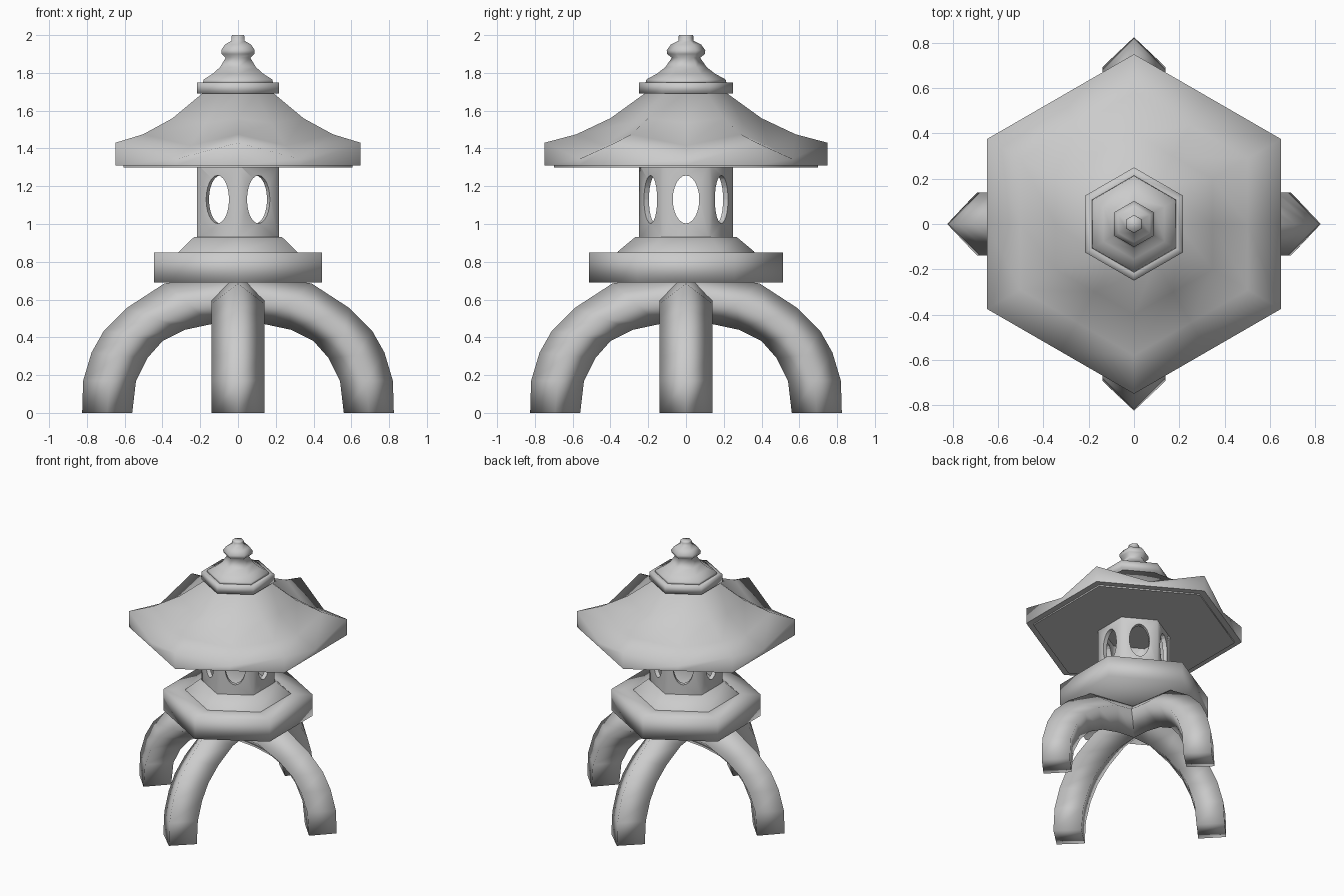
import bpy, bmesh, math

cube = bpy.data.objects.get("Cube")
if cube:
    bpy.data.objects.remove(cube, do_unlink=True)

stone = bpy.data.materials.new("grey stone")
stone.use_nodes = True
GREY = (0.6, 0.6, 0.6, 1)
stone.diffuse_color = GREY
stone.node_tree.nodes["Principled BSDF"].inputs["Base Color"].default_value = GREY


def finish(bm, name, angle=180):
    bmesh.ops.recalc_face_normals(bm, faces=bm.faces)
    mesh = bpy.data.meshes.new(name)
    bm.to_mesh(mesh)
    bm.free()
    obj = bpy.data.objects.new(name, mesh)
    bpy.context.collection.objects.link(obj)
    mesh.materials.append(stone)
    smooth(obj, angle)
    return obj


def smooth(obj, angle):
    bpy.ops.object.select_all(action='DESELECT')
    obj.select_set(True)
    bpy.context.view_layer.objects.active = obj
    if angle >= 180:
        bpy.ops.object.shade_smooth()
    else:
        bpy.ops.object.shade_smooth_by_angle(angle=math.radians(angle))


def loft(bm, rings, closed=False):
    """Skin a list of point rings; cap the ends, or join last to first."""
    rings = [[bm.verts.new(p) for p in ring] for ring in rings]
    pairs = list(zip(rings, rings[1:]))
    if closed:
        pairs.append((rings[-1], rings[0]))
    else:
        bm.faces.new(rings[0])
        bm.faces.new(rings[-1])
    for a, b in pairs:
        for i in range(len(a)):
            j = (i + 1) % len(a)
            bm.faces.new((a[i], a[j], b[j], b[i]))


def hexagon(radius, z):
    """Hexagon with corners towards the front and back."""
    return [(radius * math.cos(math.radians(30 + 60 * i)),
             radius * math.sin(math.radians(30 + 60 * i)), z) for i in range(6)]


def hex_part(name, profile, angle=180, closed=False):
    bm = bmesh.new()
    loft(bm, [hexagon(r, z) for r, z in profile], closed)
    return finish(bm, name, angle)


# Two crossing arches, diamond section: outer x, z and inner x, z
half = [(.825, 0, .56, 0), (.82, .17, .54, .17), (.775, .32, .48, .29),
        (.71, .435, .40, .38), (.59, .555, .28, .44), (.39, .685, .14, .47)]
arch = half + [(0, .74, 0, .48)] + [(-a, b, -c, d) for a, b, c, d in reversed(half)]
for name, turn in (("side_leg_arch", 0), ("front_back_leg_arch", 90)):
    bm = bmesh.new()
    loft(bm, [[(ox, 0, oz), ((ox + ix) / 2, .14, (oz + iz) / 2),
               (ix, 0, iz), ((ox + ix) / 2, -.14, (oz + iz) / 2)]
              for ox, oz, ix, iz in arch])
    finish(bm, name).rotation_euler.z = math.radians(turn)

# Platform and its sloped step
hex_part("platform", [(.514, .69), (.514, .85), (.36, .85)])
hex_part("platform_step", [(.37, .84), (.36, .855), (.27, .93)], 70)

# Hollow light chamber with an oval window in every wall
chamber = hex_part("light_chamber", [(.25, .92), (.25, 1.32), (.215, 1.32), (.215, .92)],
                   70, closed=True)
for i in range(3):
    bm = bmesh.new()
    loft(bm, [[(x, .07 * math.cos(t), 1.13 + .127 * math.sin(t))
               for t in (math.tau * k / 24 for k in range(24))] for x in (-.5, .5)])
    cutter = finish(bm, "window_cutter")
    cutter.rotation_euler.z = math.radians(60 * i)
    cutter.hide_render = True
    cut = chamber.modifiers.new("window", 'BOOLEAN')
    cut.object = cutter
    cut.solver = 'EXACT'
    bpy.context.view_layer.objects.active = chamber
    bpy.ops.object.modifier_apply(modifier=cut.name)
    bpy.data.objects.remove(cutter, do_unlink=True)
smooth(chamber, 70)


# Main roof: raised corners, sagging edge middles
def roof_ring(radius, z, sag):
    corners = hexagon(radius, z)
    ring = []
    for a, b in zip(corners, corners[1:] + corners[:1]):
        ring += [a, ((a[0] + b[0]) / 2, (a[1] + b[1]) / 2, z - sag)]
    return ring


bm = bmesh.new()
loft(bm, [roof_ring(*row) for row in
          [(.75, 1.31, 0), (.75, 1.43, .085), (.58, 1.475, .06),
           (.40, 1.56, .025), (.22, 1.69, 0)]])
finish(bm, "roof", 85)
hex_part("roof_underside", [(.70, 1.30), (.70, 1.315)], 70)

# Cap slab and finial
hex_part("cap_slab", [(.25, 1.69), (.25, 1.75), (.215, 1.75)])
hex_part("finial", [(.215, 1.745), (.21, 1.765), (.155, 1.795), (.11, 1.83), (.075, 1.88),
                    (.10, 1.90), (.102, 1.92), (.08, 1.95), (.04, 1.97),
                    (.04, 1.99), (.036, 2.0)])
